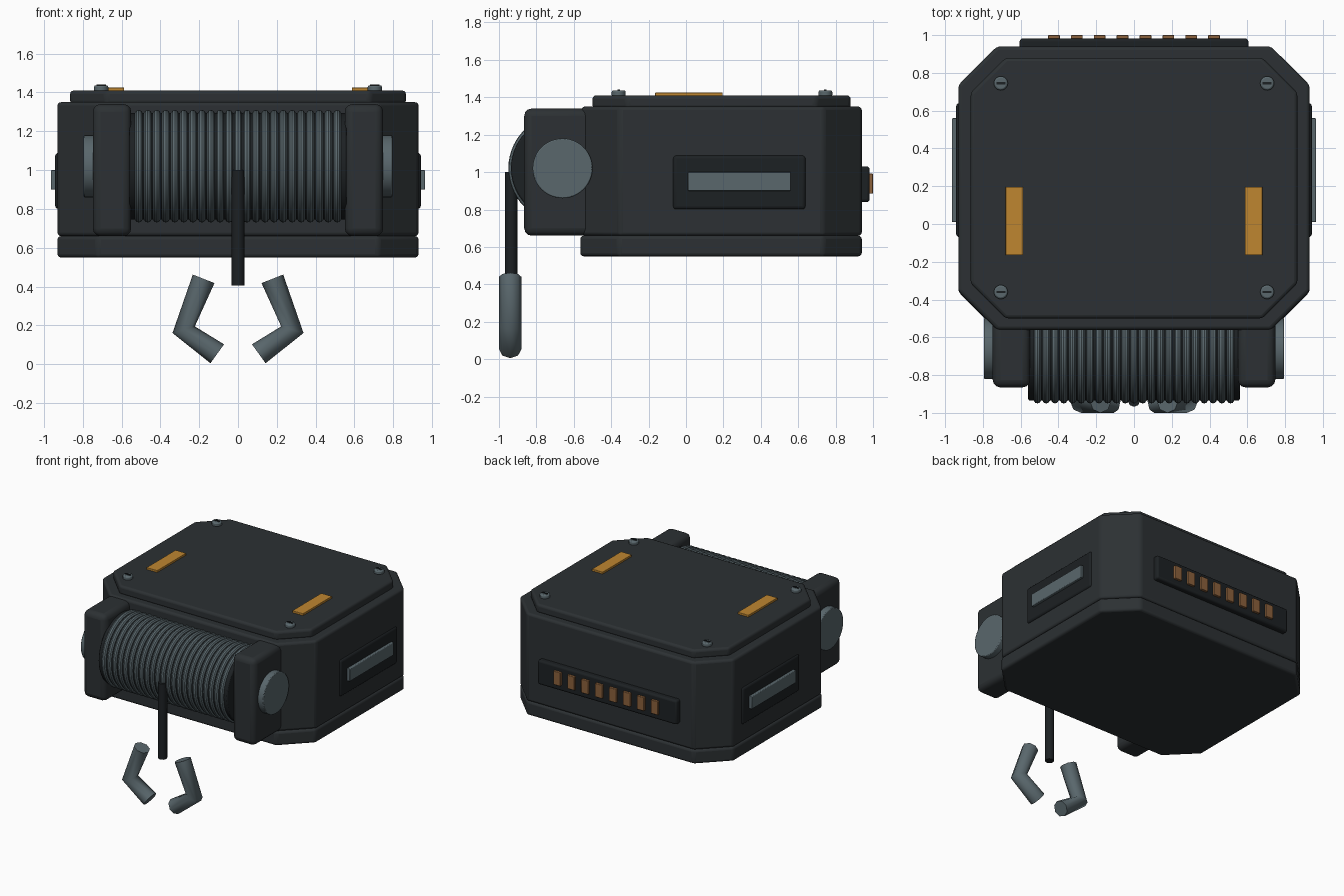
import bpy, bmesh
from math import pi, radians
from mathutils import Matrix

if "Cube" in bpy.data.objects:
    bpy.data.objects.remove(bpy.data.objects["Cube"])


def material(name, r, g, b):
    m = bpy.data.materials.new(name)
    m.diffuse_color = (r, g, b, 1)
    m.use_nodes = True
    m.node_tree.nodes["Principled BSDF"].inputs["Base Color"].default_value = m.diffuse_color
    return m


CASE = material("dark_case", 0.025, 0.030, 0.033)
BLACK = material("black_rubber", 0.012, 0.015, 0.017)
STEEL = material("steel", 0.10, 0.135, 0.15)
AMBER = material("amber", 0.52, 0.24, 0.03)
COPPER = material("copper", 0.26, 0.12, 0.045)


def finish(name, bm, mat, bevel=0.0, segments=3):
    bmesh.ops.recalc_face_normals(bm, faces=bm.faces)
    me = bpy.data.meshes.new(name)
    bm.to_mesh(me)
    bm.free()
    ob = bpy.data.objects.new(name, me)
    bpy.context.collection.objects.link(ob)
    me.materials.append(mat)
    if bevel:
        mod = ob.modifiers.new("bevel", 'BEVEL')
        mod.width, mod.segments = bevel, segments
        mod.limit_method, mod.angle_limit = 'ANGLE', radians(30)
    bpy.ops.object.select_all(action='DESELECT')
    bpy.context.view_layer.objects.active = ob
    ob.select_set(True)
    bpy.ops.object.shade_smooth_by_angle(angle=radians(35))
    return ob


def box(name, x, y, z, mat, bevel=0.0):
    bm = bmesh.new()
    size = [b - a for a, b in (x, y, z)]
    mid = [(a + b) / 2 for a, b in (x, y, z)]
    bmesh.ops.create_cube(bm, size=1, matrix=Matrix.Translation(mid) @ Matrix.Diagonal((*size, 1)))
    return finish(name, bm, mat, bevel)


def cylinder(name, centre, radius, depth, mat, axis='Z', bevel=0.0, sides=48):
    bm = bmesh.new()
    rot = Matrix.Rotation(pi / 2, 4, 'Y') if axis == 'X' else Matrix.Identity(4)
    bmesh.ops.create_cone(bm, cap_ends=True, segments=sides, radius1=radius, radius2=radius,
                          depth=depth, matrix=Matrix.Translation(centre) @ rot)
    return finish(name, bm, mat, bevel, 2)


def octagon(name, hx, y0, y1, c, z0, z1, mat, bevel):
    # rectangular slab with clipped corners
    pts = [(-hx + c, y0), (hx - c, y0), (hx, y0 + c), (hx, y1 - c),
           (hx - c, y1), (-hx + c, y1), (-hx, y1 - c), (-hx, y0 + c)]
    bm = bmesh.new()
    f = bm.faces.new([bm.verts.new((x, y, z0)) for x, y in pts])
    up = bmesh.ops.extrude_face_region(bm, geom=[f])
    bmesh.ops.translate(bm, vec=(0, 0, z1 - z0),
                        verts=[v for v in up['geom'] if isinstance(v, bmesh.types.BMVert)])
    return finish(name, bm, mat, bevel)


def tube(name, points, radius, mat, caps):
    cu = bpy.data.curves.new(name, 'CURVE')
    cu.dimensions = '3D'
    cu.bevel_depth, cu.bevel_resolution, cu.use_fill_caps = radius, 2, caps
    sp = cu.splines.new('POLY')
    sp.points.add(len(points) - 1)
    for p, co in zip(sp.points, points):
        p.co = (*co, 1)
    cu.materials.append(mat)
    ob = bpy.data.objects.new(name, cu)
    bpy.context.collection.objects.link(ob)
    return ob


# housing
octagon("base_plate", 0.93, -0.565, 0.94, 0.205, 0.55, 0.66, CASE, 0.018)
octagon("housing", 0.93, -0.56, 0.94, 0.205, 0.66, 1.35, CASE, 0.018)
octagon("lid", 0.865, -0.50, 0.88, 0.185, 1.34, 1.41, CASE, 0.018)

# winch drum and wound cable
DY, DZ = -0.66, 1.02
cylinder("drum", (0, DY, DZ), 0.275, 1.12, BLACK, 'X', 0.008, 64)
COILS, R, r = 23, 0.27, 0.02
bm = bmesh.new()
for i in range(COILS):
    x = (i - (COILS - 1) / 2) * 0.0465
    ring = bmesh.ops.create_circle(bm, segments=10, radius=r,
                                   matrix=Matrix.Translation((x, DY, DZ + R)))['verts']
    for v in ring:  # stand the circle across the drum axis
        v.co.z, v.co.y = DZ + R + (v.co.y - DY), DY
    edges = list({e for v in ring for e in v.link_edges})
    bmesh.ops.spin(bm, geom=ring + edges, cent=(0, DY, DZ), axis=(1, 0, 0),
                   angle=2 * pi, steps=56, use_merge=True)
bmesh.ops.remove_doubles(bm, verts=bm.verts, dist=1e-5)
finish("cable_coils", bm, STEEL)

# hanging cable
tube("hanging_cable", [(0, -0.935, 1.0), (0, -0.935, 0.405)], 0.033, BLACK, True)

for s, side in ((-1, "left"), (1, "right")):
    def span(a, b):
        return tuple(sorted((s * a, s * b)))

    # drum supports and axle caps
    box(side + "_drum_bracket", span(0.55, 0.748), (-0.865, -0.48), (0.66, 1.34), CASE, 0.04)
    cylinder(side + "_axle_cap", (s * 0.76, DY, DZ), 0.16, 0.07, STEEL, 'X', 0.006)
    # side handle
    box(side + "_side_bezel", span(0.90, 0.942), (-0.07, 0.64), (0.80, 1.09), BLACK, 0.018)
    box(side + "_side_bar", span(0.92, 0.964), (0.01, 0.56), (0.90, 1.0), STEEL, 0.005)
    # lid marker and screws
    box(side + "_lid_marker", span(0.587, 0.68), (-0.165, 0.196), (1.40, 1.425), AMBER, 0.003)
    for y, end in ((0.745, "back"), (-0.36, "front")):
        cylinder(f"{side}_{end}_screw", (s * 0.705, y, 1.42), 0.037, 0.034, STEEL, bevel=0.009, sides=24)
        box(f"{side}_{end}_screw_slot", (s * 0.705 - 0.024, s * 0.705 + 0.024),
            (y - 0.006, y + 0.006), (1.42, 1.442), BLACK)
    # hook claws
    tube(side + "_hook_claw", [(s * 0.177, -0.94, 0.44), (s * 0.28, -0.94, 0.178),
                               (s * 0.107, -0.94, 0.054)], 0.06, STEEL, True)

# rear contact strip
box("rear_panel", (-0.605, 0.605), (0.90, 0.982), (0.84, 1.03), BLACK, 0.015)
for i in range(8):
    x = (i - 3.5) * 0.121
    box(f"rear_contact_{i + 1}", (x - 0.031, x + 0.031), (0.95, 1.0), (0.885, 0.992), COPPER, 0.004)
